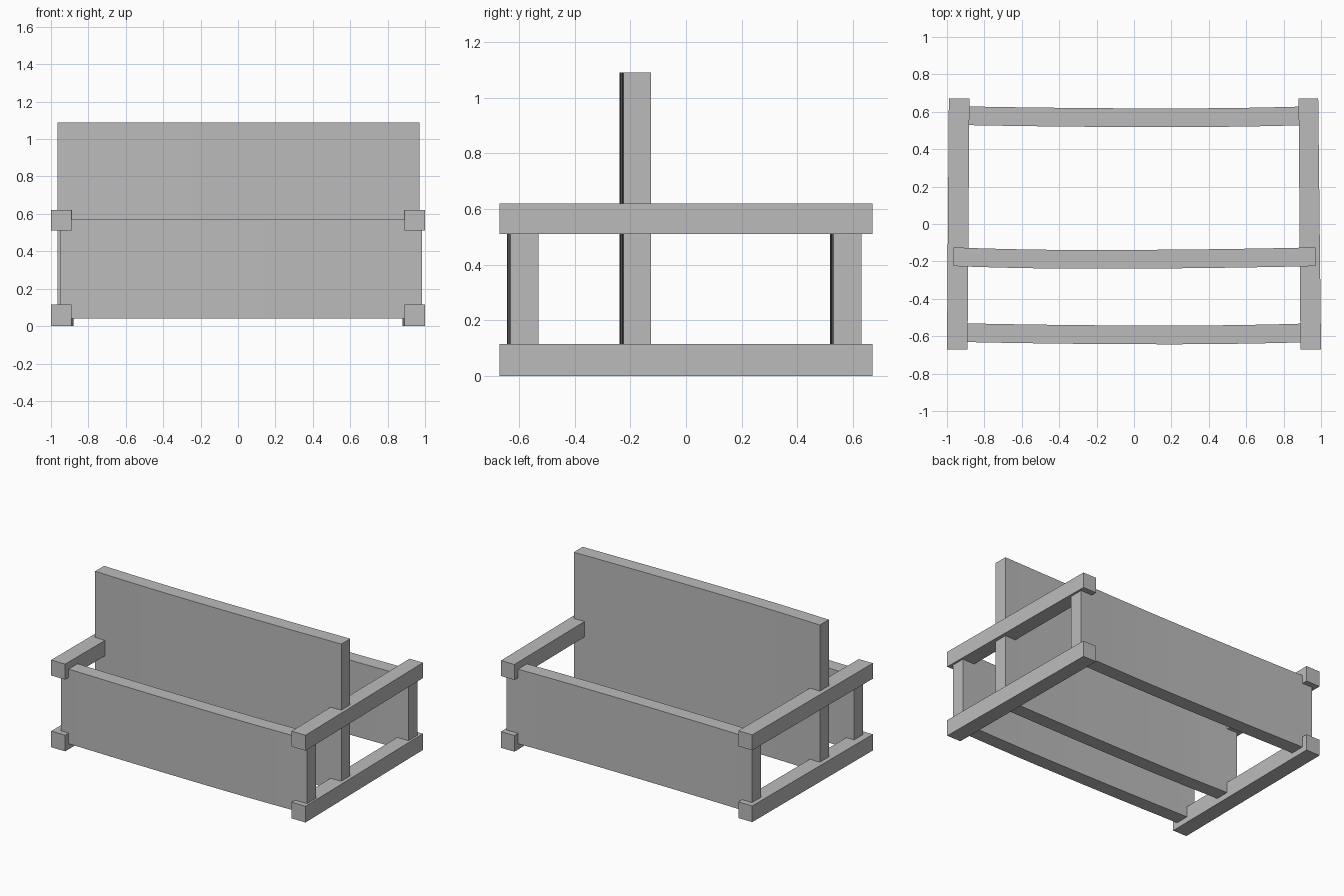
import bpy
import bmesh

cube = bpy.data.objects.get("Cube")
if cube:
    bpy.data.objects.remove(cube, do_unlink=True)

grey = bpy.data.materials.new("plain grey")
grey.use_nodes = True
colour = (0.5, 0.5, 0.5, 1)
grey.diffuse_color = colour
grey.node_tree.nodes["Principled BSDF"].inputs["Base Color"].default_value = colour


def extrude_outline(name, outline, bottom, top):
    """Raise a closed plan outline of (x, y) points into a solid."""
    bm = bmesh.new()
    base = bm.faces.new([bm.verts.new((x, y, bottom)) for x, y in outline])
    raised = bmesh.ops.extrude_face_region(bm, geom=[base])["geom"]
    verts = [v for v in raised if isinstance(v, bmesh.types.BMVert)]
    bmesh.ops.translate(bm, verts=verts, vec=(0, 0, top - bottom))
    bmesh.ops.recalc_face_normals(bm, faces=bm.faces)
    mesh = bpy.data.meshes.new(name)
    bm.to_mesh(mesh)
    bm.free()
    mesh.materials.append(grey)
    obj = bpy.data.objects.new(name, mesh)
    bpy.context.collection.objects.link(obj)
    return obj


def board(name, left, right, y, bow, peak, top, thickness=0.1, steps=16):
    """Upright plank, gently bowed forward with its deepest point at peak."""
    front = []
    for i in range(steps + 1):
        x = left + (right - left) * i / steps
        reach = (peak - left) if x < peak else (right - peak)
        front.append((x, y - bow * (1 - ((x - peak) / reach) ** 2)))
    back = [(x, fy + thickness) for x, fy in reversed(front)]
    extrude_outline(name, front + back, 0.04, top)


# Side rails, converging slightly toward the back
for side, sign, inset in (("left", 1, 0.015), ("right", -1, 0.01)):
    plan = [(sign * x, y) for x, y in (
        (0.89, -0.67), (1.0, -0.67), (1.0 - inset, 0.67), (0.88, 0.67))]
    extrude_outline(side + "_lower_rail", plan, 0, 0.115)
    extrude_outline(side + "_upper_rail", plan, 0.51, 0.62)

# Bowed boards, the middle one standing tall
board("front_board", -0.95, 0.985, -0.63, 0.013, 0.2, 0.57)
board("middle_board", -0.965, 0.97, -0.225, 0.014, -0.25, 1.09)
board("back_board", -0.96, 0.97, 0.53, 0.012, 0.2, 0.57)
